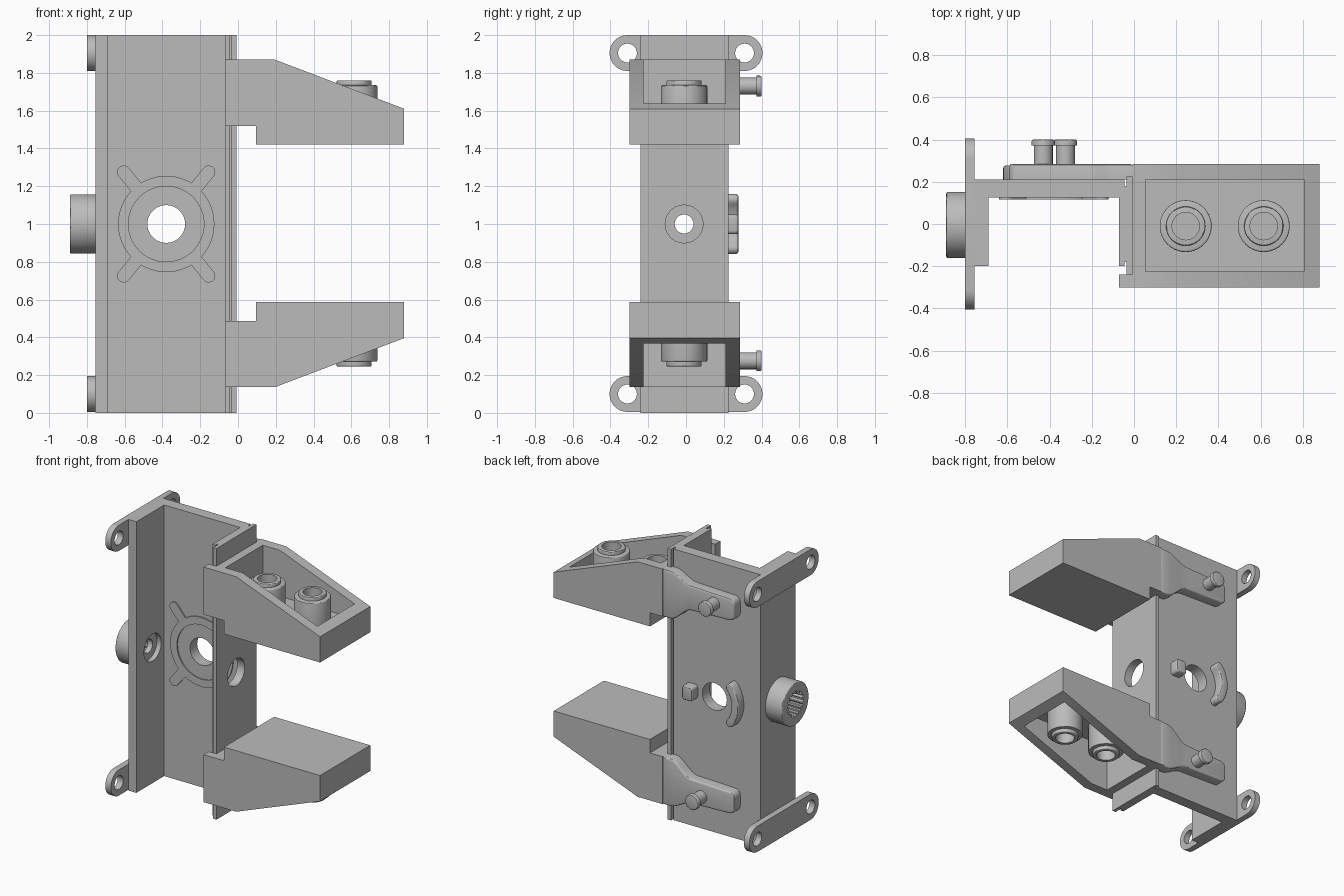
import bpy, bmesh
from math import cos, sin, pi, radians, asin

if "Cube" in bpy.data.objects:
    bpy.data.objects.remove(bpy.data.objects["Cube"])

grey = bpy.data.materials.new("Mid grey")
grey.use_nodes = True
colour = (0.5, 0.5, 0.5, 1)
grey.diffuse_color = colour
grey.node_tree.nodes["Principled BSDF"].inputs["Base Color"].default_value = colour
parts = []


def prism(name, pts, axis, lo, hi, bevel=0, helper=False):
    """Extrude a 2D outline along an axis, optionally rounding the far rim."""
    place = {"x": lambda p, d: (d, p[0], p[1]),
             "y": lambda p, d: (p[0], d, p[1]),
             "z": lambda p, d: (p[0], p[1], d)}[axis]
    bm = bmesh.new()
    a = [bm.verts.new(place(p, lo)) for p in pts]
    b = [bm.verts.new(place(p, hi)) for p in pts]
    n = len(pts)
    bm.faces.new(a)
    rim = bm.faces.new(b)
    for i in range(n):
        j = (i + 1) % n
        bm.faces.new((a[i], a[j], b[j], b[i]))
    bmesh.ops.recalc_face_normals(bm, faces=bm.faces)
    if bevel:
        bmesh.ops.bevel(bm, geom=list(rim.edges), offset=bevel, segments=3,
                        profile=0.5, affect="EDGES")
    mesh = bpy.data.meshes.new(name)
    bm.to_mesh(mesh)
    bm.free()
    mesh.materials.append(grey)
    ob = bpy.data.objects.new(name, mesh)
    bpy.context.collection.objects.link(ob)
    if helper:
        ob.hide_render = True
    else:
        parts.append(ob)
    return ob


def rect(u0, u1, v0, v1):
    return [(u0, v0), (u1, v0), (u1, v1), (u0, v1)]


def arc(u, v, r, a0, a1, n):
    return [(u + r * cos(a0 + (a1 - a0) * i / n), v + r * sin(a0 + (a1 - a0) * i / n))
            for i in range(n + 1)]


def circle(u, v, r, n=40):
    return arc(u, v, r, 0, 2 * pi, n)[:-1]


def cut(ob, pts, axis, lo, hi):
    cutter = prism("cutter", pts, axis, lo, hi, helper=True)
    mod = ob.modifiers.new("cut", "BOOLEAN")
    mod.operation, mod.solver, mod.object = "DIFFERENCE", "EXACT", cutter
    deps = bpy.context.evaluated_depsgraph_get()
    old = ob.data
    new = bpy.data.meshes.new_from_object(ob.evaluated_get(deps))
    ob.modifiers.clear()
    ob.data = new
    bpy.data.meshes.remove(old)
    bpy.data.objects.remove(cutter)


# Channel frame with holes through the web and both flanges
HX, HY = -0.38, -0.01
frame = prism("channel_frame", [(-.755, -.2), (-.69, -.2), (-.69, .125), (-.07, .125),
              (-.07, -.2), (-.045, -.2), (-.045, .21), (-.755, .21)], "z", 0, 2)
cut(frame, circle(HX, 1, .1), "y", 0, .3)
cut(frame, circle(HY, 1, .1), "x", -.725, .1)
cut(frame, circle(HY, 1, .05), "x", -.8, -.6)

# Side plate on the flange, held off by a narrow spacer
for name, y0, y1, x0, x1 in (("flange_spacer", -.18, .18, -.045, -.035),
                             ("side_plate", -.24, .225, -.035, -.008)):
    plate = prism(name, rect(x0, x1, y0, y1), "z", 0, 2)
    cut(plate, circle(HY, 1, .1), "x", -.1, .1)

# Mounting bars with rounded eyelet ends
for name, z in (("lower_mounting_bar", .1), ("upper_mounting_bar", 1.905)):
    bar = prism(name, arc(.31, z, .095, -pi / 2, pi / 2, 16) +
                arc(-.31, z, .095, pi / 2, 3 * pi / 2, 16), "x", -.8, -.755)
    for y in (-.31, .31):
        cut(bar, circle(y, z, .05, 28), "x", -.9, -.7)

# Splined socket on the outer flange
socket = prism("splined_socket", circle(HY + .005, 1, .157, 48), "x", -.755, -.89, .008)
teeth = []
for i in range(16):
    for k, r in enumerate((.095, .095, .08, .08)):
        a = 2 * pi * (i + k / 4) / 16
        teeth.append((HY + .005 + r * cos(a), 1 + r * sin(a)))
cut(socket, teeth, "x", -.92, -.765)
cut(socket, circle(HY, 1, .05), "x", -.8, -.7)

# Raised four-armed ring on the inside of the web
outline = []
ARM, DISC, REACH = .035, .255, .355
root = asin(ARM / DISC)
angles = [radians(d) for d in (50.7, 129.3, 230.7, 309.3)]
for i, a in enumerate(angles):
    outline += arc(HX + REACH * cos(a), 1 + REACH * sin(a), ARM, a - pi / 2, a + pi / 2, 10)
    after = angles[(i + 1) % 4] + (2 * pi if i == 3 else 0)
    outline += arc(HX, 1, DISC, a + root, after - root, 14)
ring = prism("four_armed_ring", outline, "y", .126, .116)
cut(ring, circle(HX, 1, .2, 48), "y", 0, .3)

# Curved rib and small stop around the hole at the back
sweep = radians(38)
rib = (arc(HX, 1, .24, pi - sweep, pi + sweep, 16) +
       arc(HX - .21 * cos(sweep), 1 - .21 * sin(sweep), .03, pi + sweep, 2 * pi + sweep, 8)[1:-1] +
       arc(HX, 1, .18, pi + sweep, pi - sweep, 16) +
       arc(HX - .21 * cos(sweep), 1 + .21 * sin(sweep), .03, -sweep, pi - sweep, 8)[1:-1])
prism("curved_rib", rib, "y", .205, .277, .012)
stop = []
for i, (sx, sz) in enumerate(((1, 1), (-1, 1), (-1, -1), (1, -1))):
    stop += arc(-.2 + sx * .023, .998 + sz * .032, .02, i * pi / 2, (i + 1) * pi / 2, 4)
prism("stop_block", stop, "y", .205, .277, .012)


def lathe(name, u, v, axis, steps):
    """Stack of cylinders given as (start, end, radius, bevel)."""
    return [prism(name, circle(u, v, r), axis, lo, hi, b) for lo, hi, r, b in steps]


def build_arm(label, z, pin_x):
    """One gripping arm; z maps upper heights to the arm's own side."""
    def side(pts):
        return [(x, z(h)) for x, h in pts]

    # Hollow tapered body and its pad
    body = prism(label + "_arm_body", side([(-.008, 1.52), (.88, 1.52), (.88, 1.61),
                 (.195, 1.87), (-.008, 1.87)]), "y", -.3, .285)
    cut(body, side([(.055, 1.53), (.805, 1.53), (.805, 2), (.055, 2)]), "y", -.225, .21)
    prism(label + "_arm_pad", side(rect(.095, .88, 1.42, 1.52)), "y", -.3, .285)
    prism(label + "_front_jaw", side(rect(-.07, -.008, 1.52, 1.87)), "y", -.3, -.24)

    # Rear strap narrowing to a rounded tongue
    top = [(-.07 - .17 * t, 1.87 - .065 * t * t * (3 - 2 * t)) for t in [i / 8 for i in range(9)]]
    low = [(-.07 - .17 * t, 1.52 + .105 * t * t * (3 - 2 * t)) for t in [i / 8 for i in range(9)]]
    tip = (arc(-.55, 1.755, .04, pi / 2, pi, 5) + arc(-.55, 1.675, .04, pi, 3 * pi / 2, 5))
    prism(label + "_rear_strap", side([(-.008, 1.87)] + top + tip + low[::-1] + [(-.008, 1.52)]),
          "y", .21, .285, .012)

    # Headed pin on the strap
    lathe(label + "_strap_pin", pin_x, z(1.73), "y",
          [(.28, .38, .045, 0), (.372, .4, .055, .008)])

    # Stepped hollow posts in the pocket
    for x in (.245, .615):
        for post in lathe(label + "_post", x, -.01, "z",
                          [(z(1.525), z(1.735), .123, .008), (z(1.73), z(1.76), .093, .006)]):
            cut(post, circle(x, -.01, .065), "z", z(1.56), z(1.9))


build_arm("upper", lambda h: h, -.43)
build_arm("lower", lambda h: 2.006 - h, -.325)

# Smooth curved surfaces while keeping edges crisp
bpy.ops.object.select_all(action="DESELECT")
for ob in parts:
    ob.select_set(True)
bpy.context.view_layer.objects.active = frame
bpy.ops.object.shade_smooth_by_angle(angle=radians(30))
